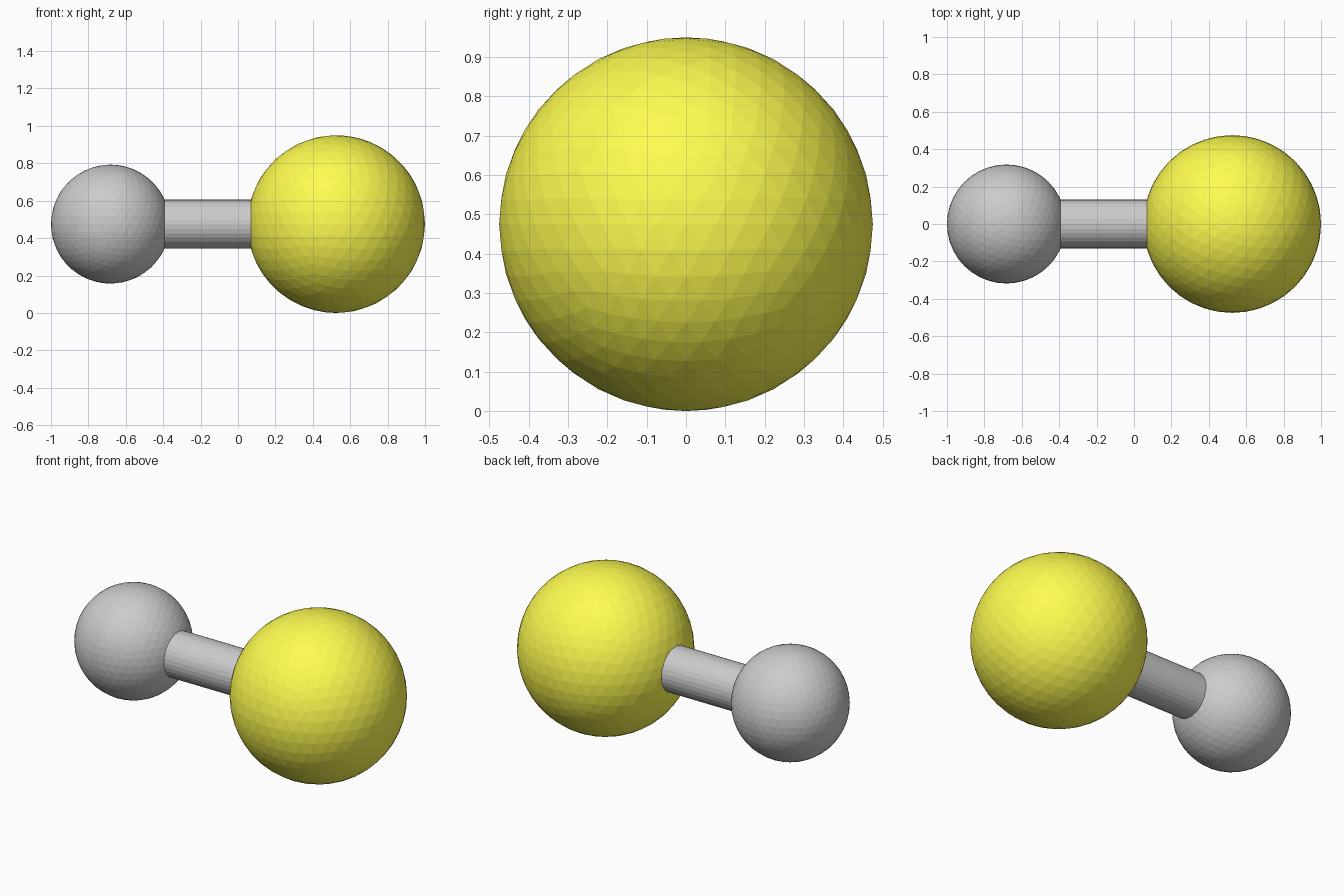
import bpy
import math

if "Cube" in bpy.data.objects:
    bpy.data.objects.remove(bpy.data.objects["Cube"])

SMALL_R, LARGE_R, BOND_R = 0.318, 0.475, 0.131
SMALL_X, LARGE_X = -1 + SMALL_R, 1 - LARGE_R
HEIGHT = LARGE_R


def ball(name, radius, x):
    bpy.ops.mesh.primitive_ico_sphere_add(subdivisions=4, radius=radius,
                                          location=(x, 0, HEIGHT))
    obj = bpy.context.object
    obj.name = name
    return obj


# Two faceted balls
ball("small_ball", SMALL_R, SMALL_X)
large = ball("large_ball", LARGE_R, LARGE_X)

yellow = bpy.data.materials.new("yellow")
yellow.diffuse_color = (1.0, 0.98, 0.08, 1)
yellow.use_nodes = True
yellow.node_tree.nodes["Principled BSDF"].inputs["Base Color"].default_value = yellow.diffuse_color
large.data.materials.append(yellow)

# Connecting rod, running from ball centre to ball centre
bpy.ops.mesh.primitive_cylinder_add(vertices=32, radius=BOND_R,
                                    depth=LARGE_X - SMALL_X,
                                    location=((SMALL_X + LARGE_X) / 2, 0, HEIGHT),
                                    rotation=(0, math.pi / 2, 0))
bpy.context.object.name = "connecting_rod"
